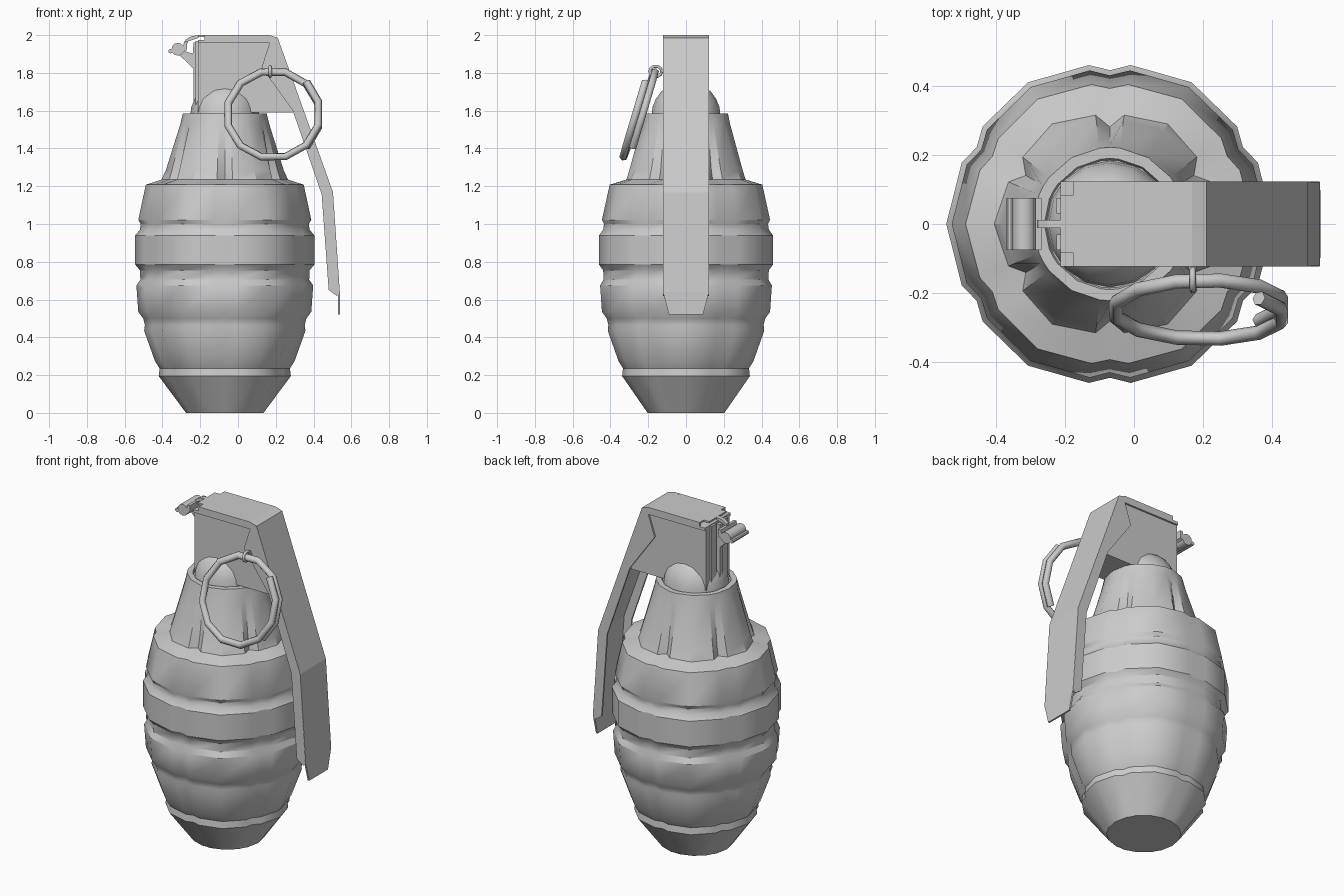
import bpy, bmesh, math
from mathutils import Vector

if "Cube" in bpy.data.objects:
    bpy.data.objects.remove(bpy.data.objects["Cube"])

CX = -0.07  # body axis


def make(name, verts, faces, smooth=None):
    me = bpy.data.meshes.new(name)
    me.from_pydata(verts, [], faces)
    bm = bmesh.new()
    bm.from_mesh(me)
    bmesh.ops.recalc_face_normals(bm, faces=bm.faces)
    bm.to_mesh(me)
    bm.free()
    ob = bpy.data.objects.new(name, me)
    bpy.context.collection.objects.link(ob)
    if smooth:
        bpy.ops.object.select_all(action='DESELECT')
        ob.select_set(True)
        bpy.context.view_layer.objects.active = ob
        bpy.ops.object.shade_smooth_by_angle(angle=math.radians(smooth))
    return ob


def loft(name, rings, smooth=None):
    n = len(rings[0])
    faces = [(k * n + i, k * n + (i + 1) % n, (k + 1) * n + (i + 1) % n, (k + 1) * n + i)
             for k in range(len(rings) - 1) for i in range(n)]
    faces += [tuple(range(n)), tuple(range((len(rings) - 1) * n, len(rings) * n))]
    return make(name, [v for r in rings for v in r], faces, smooth)


def prism(name, pts, y0, y1):
    return loft(name, [[(x, y, z) for x, z in pts] for y in (y0, y1)])


def rod(name, x, z, r, half, n=12):
    return loft(name, [[(x + r * math.cos(i * math.tau / n), y, z + r * math.sin(i * math.tau / n))
                        for i in range(n)] for y in (-half, half)], 40)


def tube(name, pts, r, cyclic=False):
    cu = bpy.data.curves.new(name, 'CURVE')
    cu.dimensions = '3D'
    cu.bevel_depth, cu.bevel_resolution, cu.use_fill_caps = r, 1, True
    sp = cu.splines.new('POLY')
    sp.points.add(len(pts) - 1)
    for p, c in zip(sp.points, pts):
        p.co = (*c, 1)
    sp.use_cyclic_u = cyclic
    ob = bpy.data.objects.new(name, cu)
    bpy.context.collection.objects.link(ob)
    return ob


# Body: radius, height, groove-edge factor, groove-centre factor
profile = [
    (.205, 0, 1, .98), (.350, .195, .975, .93), (.345, .235, .975, .93), (.370, .275, .975, .93),
    (.427, .435, .978, .93), (.423, .465, .98, .94), (.432, .50, .98, .94), (.458, .535, .98, .94),
    (.468, .675, .98, .94), (.447, .705, .985, .955), (.449, .755, .985, .955), (.474, .785, .98, .94),
    (.474, .94, .98, .94), (.449, .97, .985, .955), (.445, 1.0, .985, .955), (.458, 1.022, .98, .94),
    (.418, 1.208, .975, .94), (.335, 1.235, .95, .84), (.312, 1.285, .97, .86),
    (.235, 1.53, 1, .98), (.222, 1.585, 1, 1), (.19, 1.585, 1, 1), (.185, 1.57, 1, 1)]
rings = []
for r, z, fe, fc in profile:
    ring = []
    for k in range(6):
        for da, f in ((0, fc), (7.5, fe), (30, 1), (52.5, fe)):
            a = math.radians(30 + 60 * k + da)
            ring.append((CX + r * f * math.cos(a), r * f * math.sin(a), z))
    rings.append(ring)
loft("body", rings, 32)

# Dome under the fuse housing
dome = []
for k in range(7):
    t = math.radians(k * 14.5)
    dome.append([(CX + .183 * math.cos(t) * math.cos(i * math.tau / 16),
                  .183 * math.cos(t) * math.sin(i * math.tau / 16),
                  1.572 + .185 * math.sin(t)) for i in range(16)])
loft("fuse_dome", dome, 40)

# Fuse housing
prism("fuse_housing", [(-.213, 1.59), (.29, 1.59), (.31, 1.65), (.195, 1.975), (-.213, 1.975)], -.112, .112)

# Lever: bent sheet with folded side flanges
path = [(-.213, 1.995, .082), (-.177, 1.995, .082), (-.177, 1.995, .122), (.167, 1.995, .122),
        (.207, 1.982, .122), (.498, 1.167, .122), (.534, .64, .122), (.535, .52, .09)]
sv = [(x, s * w, z) for x, z, w in path for s in (-1, 1)]
sheet = make("lever", sv, [(2 * i, 2 * i + 1, 2 * i + 3, 2 * i + 2)
                           for i in range(len(path) - 1) if i != 1])
mod = sheet.modifiers.new("thickness", 'SOLIDIFY')
mod.thickness, mod.offset = .01, 0
flange = [(-.177, 2), (.167, 2), (.21, 1.985), (.503, 1.167), (.538, .63), (.523, .62), (.48, .65),
          (.443, 1.157), (.29, 1.6), (.125, 1.83), (.167, 1.957), (-.213, 1.957), (-.213, 1.975), (-.177, 1.975)]
for s, side in ((-1, "front"), (1, "back")):
    prism("lever_flange_" + side, flange, s * .112, s * .123)
    # Corner posts on the hinge side of the housing
    prism("housing_post_" + side, [(-.225, 1.63), (-.213, 1.63), (-.213, 1.97), (-.225, 1.97)], s * .03, s * .075)

# Hinge: central rib, hook, barrel and pin
prism("hinge_rib", [(-.31, 1.895), (-.235, 1.82), (-.235, 1.63), (-.21, 1.63), (-.21, 1.96), (-.235, 1.96),
                    (-.24, 1.9), (-.28, 1.915)], -.012, .012)
prism("hinge_hook", [(-.21, 2), (-.25, 1.993), (-.278, 1.975), (-.285, 1.945), (-.272, 1.95), (-.262, 1.968),
                     (-.21, 1.985)], -.012, .012)
rod("hinge_barrel", -.318, 1.925, .034, .075)
rod("hinge_pin", -.357, 1.915, .012, .076, 8)
prism("hinge_leaf", [(-.285, 1.965), (-.268, 1.965), (-.272, 1.92), (-.30, 1.905)], -.075, .075)

# Pull ring: slightly more than one coil, tilted outwards
down = Vector((0, -.31, -.95)).normalized()
normal = Vector((0, -.95, .31)).normalized()
centre = Vector((.187, -.248, 1.58))
coil = []
for i in range(16):
    a = math.radians(-45 + 30 * i)
    off = (i / 15 - .5) * .045
    coil.append(centre + Vector((.247 * math.cos(a), 0, 0)) - down * .247 * math.sin(a) + normal * off)
tube("pull_ring", coil, .021)

# Eyelet holding the ring
tube("eyelet", [(.17, -.16 + .032 * math.cos(i * math.tau / 10), 1.808 + .028 * math.sin(i * math.tau / 10))
                for i in range(10)], .009, True)
tube("eyelet_stem", [(.17, -.10, 1.81), (.17, -.132, 1.81)], .012)
